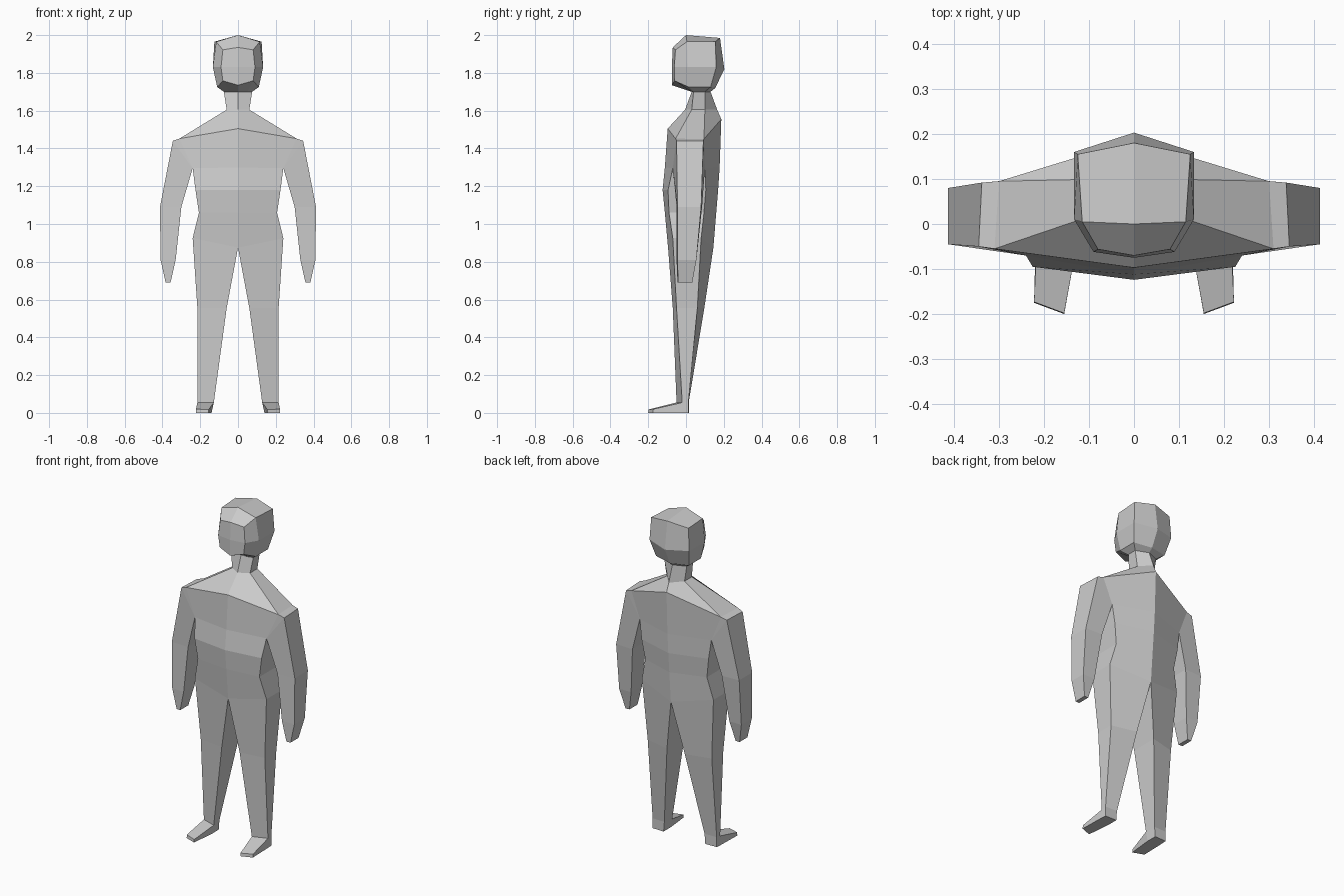
import bpy, bmesh

grey = bpy.data.materials.new("plain_grey")
grey.diffuse_color = (0.6, 0.6, 0.6, 1)


def loft(name, rings, closed=False, caps=(), skip=(), extra=()):
    """Skin rings of points on the +x side and mirror the part across x = 0.
    skip holds (ring, strip) quads left open; extra holds faces of (ring, point)."""
    bm = bmesh.new()
    v = [[bm.verts.new(p) for p in ring] for ring in rings]
    n = len(rings[0])
    for i in range(len(v) - 1):
        for j in range(n if closed else n - 1):
            if (i, j) not in skip:
                k = (j + 1) % n
                bm.faces.new((v[i][j], v[i][k], v[i + 1][k], v[i + 1][j]))
    for i in caps:
        bm.faces.new(v[i])
    for face in extra:
        bm.faces.new([v[i][j] if isinstance(i, int) else bm.verts.new((i, j)) for i, j in face])
    bmesh.ops.remove_doubles(bm, verts=bm.verts, dist=1e-4)
    bmesh.ops.recalc_face_normals(bm, faces=bm.faces)
    me = bpy.data.meshes.new(name)
    bm.to_mesh(me)
    bm.free()
    me.materials.append(grey)
    ob = bpy.data.objects.new(name, me)
    bpy.context.collection.objects.link(ob)
    ob.modifiers.new("mirror", 'MIRROR').merge_threshold = 0.001
    return ob


# Shared joints
shoulder_f, shoulder_b = (.31, -.055, 1.452), (.30, .095, 1.45)
armpit_f, armpit_b = (.24, -.07, 1.295), (.24, .10, 1.295)
hip = [(0, -.095, .875), (.24, -.07, .925), (.24, .08, .925), (0, .145, .875)]
ankle = [(.128, -.05, .055), (.215, -.02, .055), (.215, .013, .06), (.135, .015, .06)]

# Head: centre front, face edge, temple, rear side, centre back
loft("head", [
    [(0, .03, 1.70), (.05, .03, 1.70), (.075, .04, 1.70), (.075, .10, 1.70), (0, .13, 1.70)],
    [(0, -.075, 1.735), (.08, -.06, 1.758), (.11, .015, 1.725), (.11, .13, 1.725), (0, .155, 1.72)],
    [(0, -.075, 1.83), (.09, -.062, 1.83), (.133, .01, 1.83), (.133, .16, 1.83), (0, .203, 1.82)],
    [(0, -.07, 1.935), (.08, -.056, 1.922), (.115, .005, 1.965), (.125, .155, 1.965), (0, .18, 1.985)],
    [(0, 0, 2), (0, 0, 2), (.115, .005, 1.965), (.125, .155, 1.965), (0, .18, 1.985)],
], skip={(3, 2), (3, 3), (3, 0), (3, 1)},
    extra=[[(3, 0), (3, 1), (3, 2), (4, 0)], [(4, 0), (3, 2), (3, 3), (3, 4)]])

# Neck and torso: centre front, side front, side back, centre back
loft("torso", [
    [(0, .03, 1.70), (.075, .04, 1.70), (.075, .10, 1.70), (0, .13, 1.70)],
    [(0, -.005, 1.605), (.06, .03, 1.605), (.06, .10, 1.605), (0, .165, 1.605)],
    [(0, -.097, 1.505), shoulder_f, shoulder_b, (0, .187, 1.555)],
    [(0, -.112, 1.30), armpit_f, armpit_b, (0, .178, 1.30)],
    [(0, -.124, 1.18), (.225, -.095, 1.18), (.225, .105, 1.18), (0, .17, 1.18)],
    [(0, -.112, 1.06), (.207, -.09, 1.06), (.207, .095, 1.06), (0, .16, 1.06)],
    hip,
], skip={(2, 1)})

# Arms, from the shoulder opening to the blunt hand
loft("arm", [
    [shoulder_f, shoulder_b, armpit_b, armpit_f],
    [(.345, -.05, 1.44), (.338, .092, 1.44), armpit_b, armpit_f],
    [(.413, -.045, 1.09), (.413, .08, 1.09), (.30, .085, 1.09), (.30, -.05, 1.09)],
    [(.41, -.045, .81), (.41, .055, .81), (.33, .055, .81), (.33, -.05, .81)],
    [(.383, -.042, .69), (.383, .033, .69), (.357, .033, .69), (.357, -.045, .69)],
], closed=True, caps=(-1,), skip={(0, 2)})

# Legs
loft("leg", [
    hip,
    [(.06, -.07, .555), (.215, -.05, .555), (.215, .06, .555), (.06, .097, .555)],
    ankle,
], closed=True)

# Feet: heel, ankle front and toe sections
loft("foot", [
    [(.14, .015, 0), (.215, .013, 0), ankle[2], ankle[3]],
    [(.14, -.05, 0), (.218, -.02, 0), ankle[1], ankle[0]],
    [(.155, -.20, 0), (.222, -.175, 0), (.222, -.173, .02), (.155, -.198, .018)],
], closed=True, caps=(0, -1), skip={(0, 2)})
